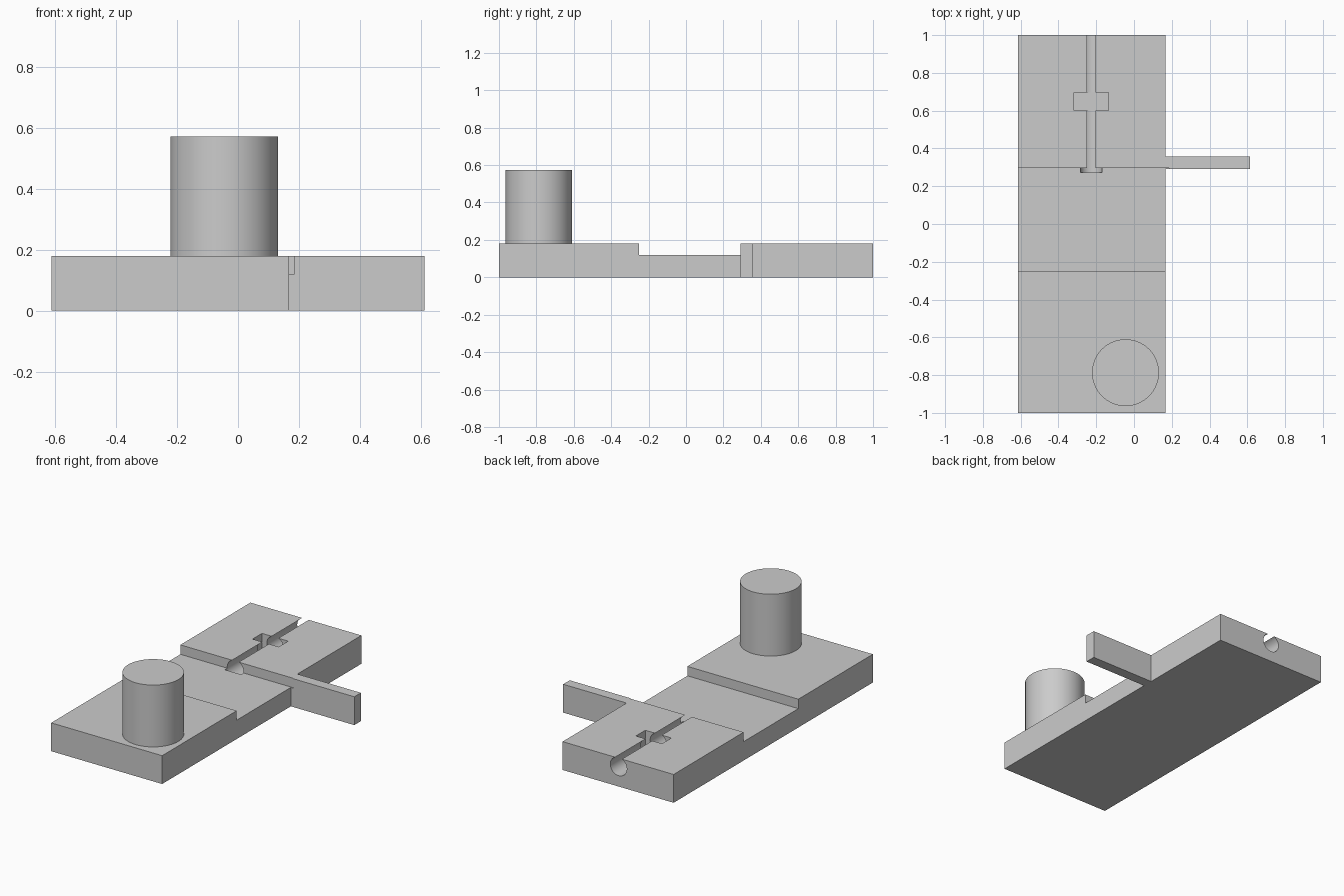
import bpy
import bmesh
import math
from mathutils import Matrix

cube = bpy.data.objects.get("Cube")
if cube:
    bpy.data.objects.remove(cube, do_unlink=True)

grey = bpy.data.materials.new("plain_grey")
grey.use_nodes = True
colour = (0.6, 0.6, 0.6, 1)
grey.diffuse_color = colour
grey.node_tree.nodes["Principled BSDF"].inputs["Base Color"].default_value = colour

TOP = 0.18


def finish(name, bm):
    bmesh.ops.recalc_face_normals(bm, faces=bm.faces)
    mesh = bpy.data.meshes.new(name)
    bm.to_mesh(mesh)
    bm.free()
    mesh.materials.append(grey)
    obj = bpy.data.objects.new(name, mesh)
    bpy.context.collection.objects.link(obj)
    return obj


def prism(name, outline, z0, z1):
    bm = bmesh.new()
    face = bm.faces.new([bm.verts.new((x, y, z0)) for x, y in outline])
    moved = bmesh.ops.extrude_face_region(bm, geom=[face])["geom"]
    verts = [v for v in moved if isinstance(v, bmesh.types.BMVert)]
    bmesh.ops.translate(bm, verts=verts, vec=(0, 0, z1 - z0))
    return finish(name, bm)


def box(name, x0, x1, y0, y1, z0, z1):
    return prism(name, [(x0, y0), (x1, y0), (x1, y1), (x0, y1)], z0, z1)


def cylinder(name, radius, depth, matrix):
    bm = bmesh.new()
    bmesh.ops.create_cone(bm, cap_ends=True, segments=64, radius1=radius,
                          radius2=radius, depth=depth, matrix=matrix)
    return finish(name, bm)


def smooth(obj):
    bpy.ops.object.select_all(action='DESELECT')
    obj.select_set(True)
    bpy.context.view_layer.objects.active = obj
    bpy.ops.object.shade_smooth_by_angle(angle=math.radians(30))


# Base plate with the side arm in one outline
left, right, arm_end = -0.613, 0.167, 0.613
arm_front, arm_back = 0.292, 0.358
base = prism("base_plate", [
    (left, -1), (right, -1), (right, arm_front), (arm_end, arm_front),
    (arm_end, arm_back), (right, arm_back), (right, 1), (left, 1)], 0, TOP)

# Cutters: wide recess, round lengthwise channel, cross pocket
channel_start, channel_end = 0.272, 1.1
channel_pos = Matrix.Translation((-0.226, (channel_start + channel_end) / 2, 0.127))
cutters = [
    box("recess_cutter", -0.8, 0.186, -0.252, 0.297, 0.12, 0.4),
    cylinder("channel_cutter", 0.058, channel_end - channel_start,
             channel_pos @ Matrix.Rotation(math.pi / 2, 4, 'X')),
    box("pocket_cutter", -0.318, -0.134, 0.6, 0.695, 0.065, 0.4),
]
for cutter in cutters:
    cut = base.modifiers.new(cutter.name, 'BOOLEAN')
    cut.operation = 'DIFFERENCE'
    cut.solver = 'EXACT'
    cut.object = cutter

# Apply the cuts and remove the cutters
bpy.context.view_layer.update()
graph = bpy.context.evaluated_depsgraph_get()
carved = bpy.data.meshes.new_from_object(base.evaluated_get(graph))
base.modifiers.clear()
base.data = carved
for cutter in cutters:
    bpy.data.objects.remove(cutter, do_unlink=True)
smooth(base)

# Upright round post
post_height = 0.393
post = cylinder("round_post", 0.177, post_height,
                Matrix.Translation((-0.045, -0.787, TOP + post_height / 2)))
smooth(post)
